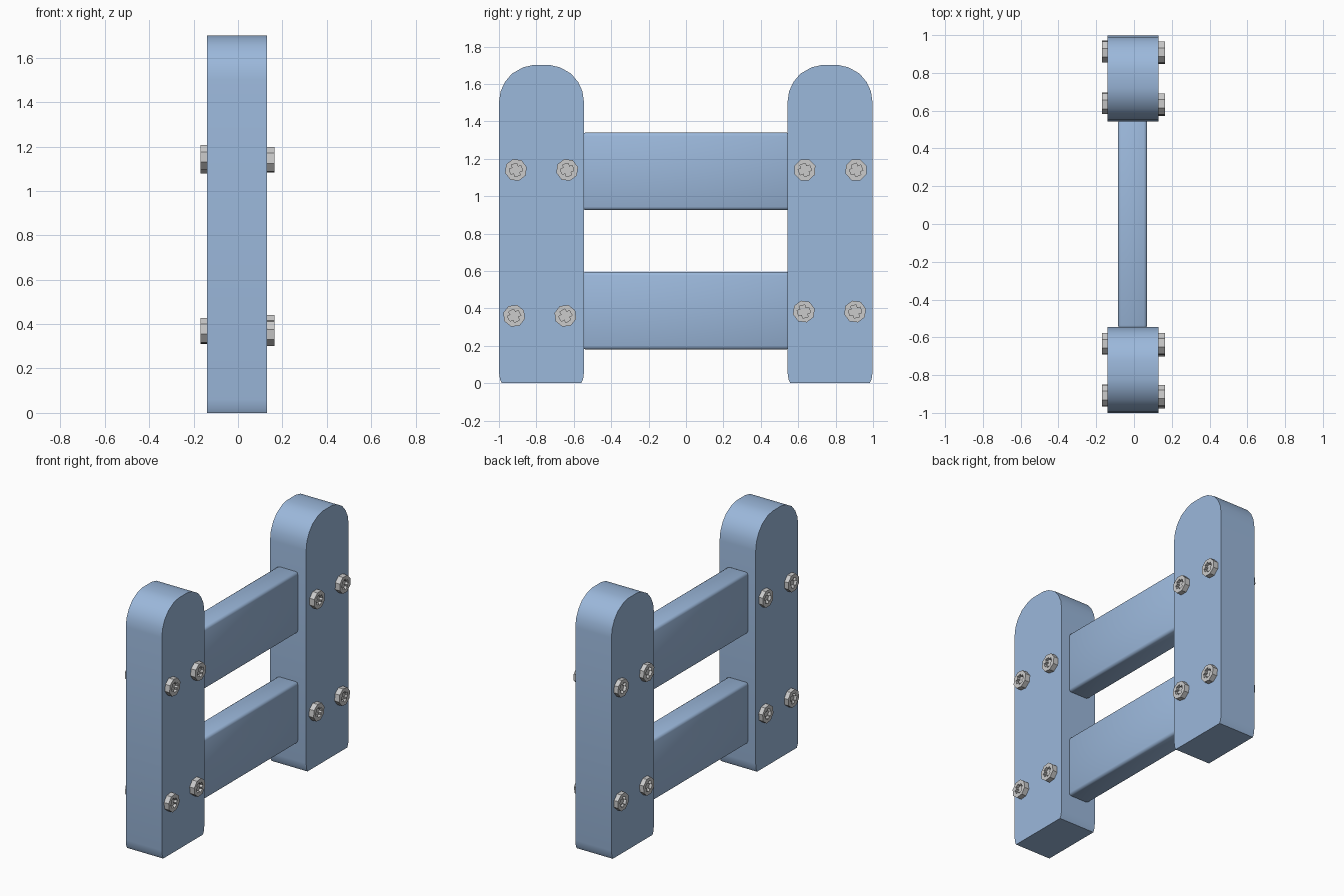
import bpy, bmesh, math

if "Cube" in bpy.data.objects:
    bpy.data.objects.remove(bpy.data.objects["Cube"])

blue = bpy.data.materials.new("blue_paint")
blue.diffuse_color = (0.33, 0.48, 0.71, 1)
blue.use_nodes = True
blue.node_tree.nodes["Principled BSDF"].inputs["Base Color"].default_value = blue.diffuse_color


def finish(bm, name, mat=None, smooth=None):
    bmesh.ops.recalc_face_normals(bm, faces=bm.faces)
    me = bpy.data.meshes.new(name)
    bm.to_mesh(me)
    bm.free()
    ob = bpy.data.objects.new(name, me)
    bpy.context.collection.objects.link(ob)
    if mat:
        me.materials.append(mat)
    if smooth:
        bpy.ops.object.select_all(action='DESELECT')
        ob.select_set(True)
        bpy.context.view_layer.objects.active = ob
        bpy.ops.object.shade_smooth_by_angle(angle=math.radians(smooth))
    return ob


# Posts: half profile (y offset, z), mirrored and extruded along x
HALF = [(0.2125, 0), (0.222, 0.02), (0.2275, 0.06), (0.2275, 1.50),
        (0.219, 1.56), (0.196, 1.61), (0.158, 1.655), (0.10, 1.688), (0.05, 1.70)]


def post(name, yc):
    bm = bmesh.new()
    outline = HALF + [(-y, z) for y, z in reversed(HALF)]
    face = bm.faces.new([bm.verts.new((-0.14, yc + y, z)) for y, z in outline])
    ext = bmesh.ops.extrude_face_region(bm, geom=[face], use_keep_orig=True)
    moved = [g for g in ext['geom'] if isinstance(g, bmesh.types.BMVert)]
    bmesh.ops.translate(bm, verts=moved, vec=(0.27, 0, 0))
    finish(bm, name, blue, 35)


post("left_post", -0.7725)
post("right_post", 0.77)


# Rails: boxes with softened edges and ends
def rail(name, z0, z1):
    bm = bmesh.new()
    bmesh.ops.create_cube(bm, size=1)
    for v in bm.verts:
        v.co = (-0.0075 + v.co.x * 0.155, v.co.y * 1.11, (z0 + z1) / 2 + v.co.z * (z1 - z0))
    bmesh.ops.bevel(bm, geom=bm.edges[:], offset=0.018, segments=2, profile=0.5, affect='EDGES')
    finish(bm, name, blue, 50)


rail("lower_rail", 0.18, 0.595)
rail("upper_rail", 0.925, 1.34)


# Bolts: octagonal heads with a cross-shaped recess
def bolt(name, side, y, z, turn):
    bm = bmesh.new()
    base, top = (0.12, 0.165) if side > 0 else (-0.13, -0.17)

    def ring(points, x):
        return [bm.verts.new((x, y + a, z + b)) for a, b in points]

    def walls(lo, hi):
        for i in range(len(lo)):
            j = (i + 1) % len(lo)
            bm.faces.new((lo[i], lo[j], hi[j], hi[i]))

    octa = [(0.06 * math.cos(turn + i * math.pi / 4), 0.06 * math.sin(turn + i * math.pi / 4))
            for i in range(8)]
    cross = []
    for i in range(4):
        c, s = math.cos(turn + i * math.pi / 2), math.sin(turn + i * math.pi / 2)
        for a, b in ((0.033, -0.015), (0.033, 0.015), (0.015, 0.015)):
            cross.append((a * c - b * s, a * s + b * c))
    o0, o1 = ring(octa, base), ring(octa, top)
    c1, c0 = ring(cross, top), ring(cross, top - side * 0.02)
    walls(o0, o1)
    walls(c0, c1)
    bm.faces.new(o0)
    bm.faces.new(c0)
    rim = [bm.edges.get((r[i], r[(i + 1) % len(r)])) for r in (o1, c1) for i in range(len(r))]
    bmesh.ops.triangle_fill(bm, edges=rim, use_beauty=True, normal=(side, 0, 0))
    finish(bm, name)


# One pair of bolts per rail end, on each side
PAIRS = [(1, -0.7725, 1.14), (1, 0.7725, 1.14), (1, -0.782, 0.36), (1, 0.767, 0.383),
         (-1, -0.771, 1.152), (-1, 0.776, 1.136), (-1, -0.771, 0.37), (-1, 0.776, 0.367)]
for n, (side, yc, z) in enumerate(PAIRS):
    for m, dy in enumerate((-0.137, 0.137)):
        bolt(f"bolt_{n * 2 + m + 1}", side, yc + dy, z, math.radians(15 + 7 * (n % 3)))
